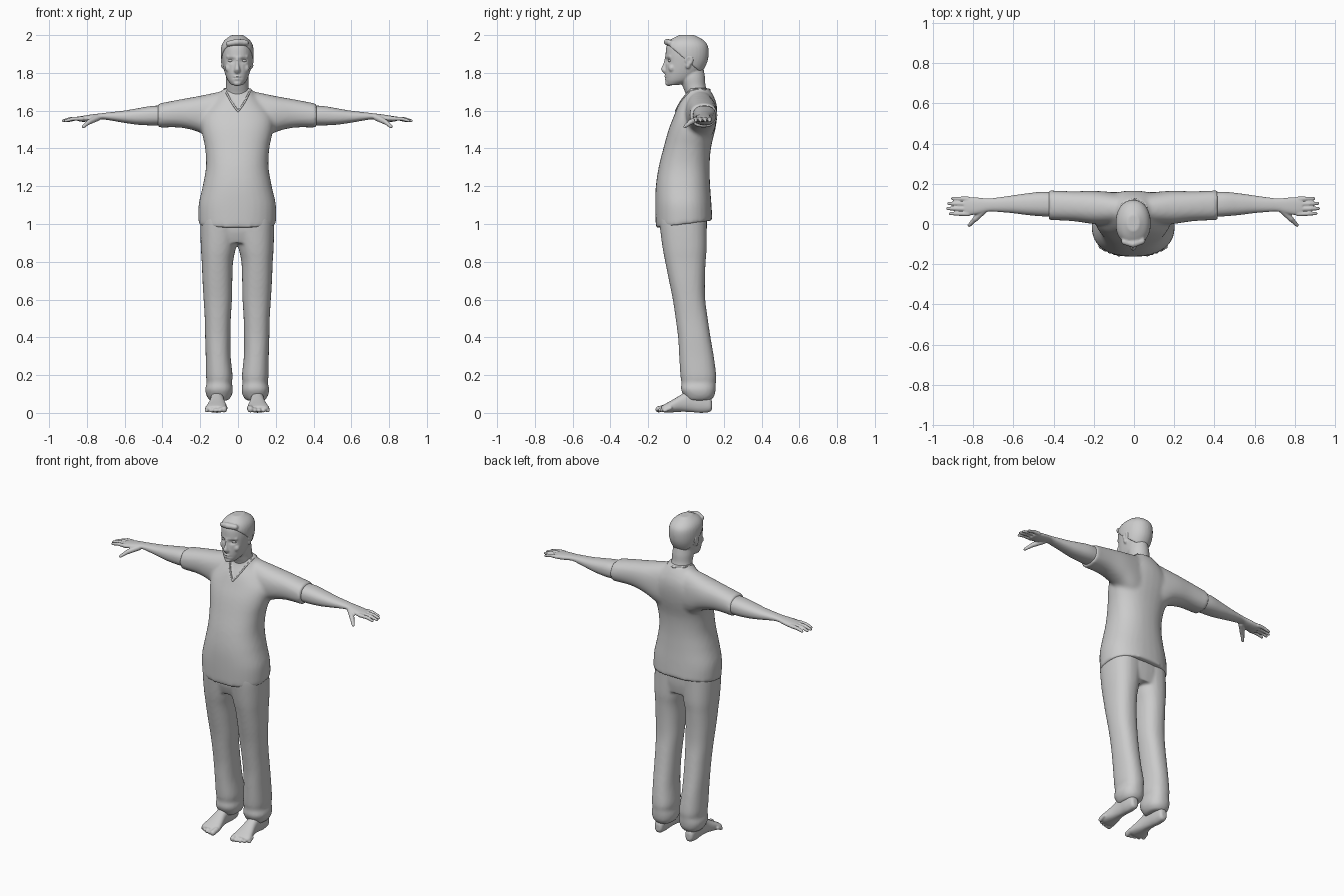
import bpy, bmesh, math
from mathutils import Vector, Matrix

old = bpy.data.objects.get("Cube")
if old:
    bpy.data.objects.remove(old)

grey = bpy.data.materials.new("plain grey")
grey.use_nodes = True
grey.diffuse_color = (0.6, 0.6, 0.6, 1)
grey.node_tree.nodes["Principled BSDF"].inputs["Base Color"].default_value = (0.6, 0.6, 0.6, 1)

SHIFT = -0.004  # the body leans slightly to its right


def spline(rows, steps=5):
    """Smoothly interpolate section rows."""
    out = []
    for i in range(len(rows) - 1):
        p = [rows[max(0, min(len(rows) - 1, i + k))] for k in (-1, 0, 1, 2)]
        for s in range(steps):
            t = s / steps
            out.append([b + 0.5 * t * (c - a + t * (2 * a - 5 * b + 4 * c - d + t * (3 * (b - c) + d - a)))
                        for a, b, c, d in zip(*p)])
    return out + [rows[-1]]


def loft(bm, rows, axis="z", side=1, power=2.3, n=32, grow=0):
    """Rows are (position on axis, a0, a1, b0, b1) bounds of rounded sections."""
    rings = []
    for t, a0, a1, b0, b1 in spline(rows):
        ring = []
        for k in range(n):
            w = 2 * math.pi * k / n
            c, s = math.cos(w), math.sin(w)
            a = (a0 + a1) / 2 + ((a1 - a0) / 2 + grow) * math.copysign(abs(c) ** (2 / power), c)
            b = (b0 + b1) / 2 + ((b1 - b0) / 2 + grow) * math.copysign(abs(s) ** (2 / power), s)
            x, y, z = {"z": (a, b, t), "x": (t, a, b), "y": (a, t, b)}[axis]
            ring.append(bm.verts.new((side * x, y, z)))
        rings.append(ring)
    for r, q in zip(rings, rings[1:]):
        for k in range(n):
            bm.faces.new((r[k], r[(k + 1) % n], q[(k + 1) % n], q[k]))
    bm.faces.new(rings[0])
    bm.faces.new(rings[-1])


def column(rows):
    """Turn (z, half width, y0, y1) into loft rows."""
    return [(z, -w, w, y0, y1) for z, w, y0, y1 in rows]


def blob(bm, centre, radii):
    m = Matrix.Translation(centre) @ Matrix.Diagonal((*radii, 1))
    bmesh.ops.create_uvsphere(bm, u_segments=24, v_segments=16, radius=1, matrix=m)


def capsule(bm, p, q, r1, r2):
    p, q = Vector(p), Vector(q)
    rot = (q - p).to_track_quat("Z", "Y")
    for v in bmesh.ops.create_uvsphere(bm, u_segments=16, v_segments=13, radius=1)["verts"]:
        v.co = q + rot @ (v.co * r2) if v.co.z > 0 else p + rot @ (v.co * r1)


def finish(bm, name, voxel=0, smooth=4):
    """Make an object, fuse its overlapping parts and smooth it."""
    bmesh.ops.recalc_face_normals(bm, faces=bm.faces)
    me = bpy.data.meshes.new(name)
    bm.to_mesh(me)
    bm.free()
    ob = bpy.data.objects.new(name, me)
    bpy.context.collection.objects.link(ob)
    if voxel:
        mod = ob.modifiers.new("fuse", "REMESH")
        mod.mode, mod.voxel_size = "VOXEL", voxel
        mod = ob.modifiers.new("soften", "SMOOTH")
        mod.factor, mod.iterations = 0.5, smooth
        dg = bpy.context.evaluated_depsgraph_get()
        ob.data = bpy.data.meshes.new_from_object(ob.evaluated_get(dg))
        ob.modifiers.clear()
    ob.data.materials.clear()
    ob.data.materials.append(grey)
    ob.data.polygons.foreach_set("use_smooth", [True] * len(ob.data.polygons))
    ob.data.update()
    return ob


def push(ob, centre, radii, amount):
    """Sculpt a soft dent along the given vector."""
    for v in ob.data.vertices:
        d = sum(((v.co[i] - centre[i]) / radii[i]) ** 2 for i in range(3))
        if d < 6:
            v.co += Vector(amount) * math.exp(-d)
    ob.data.update()


# Shirt: torso and short sleeves
bm = bmesh.new()
loft(bm, column([(1.0, .205, -.16, .14), (1.1, .205, -.163, .135), (1.2, .183, -.16, .128),
                 (1.3, .166, -.145, .125), (1.4, .17, -.12, .132), (1.5, .19, -.092, .155),
                 (1.57, .19, -.065, .165), (1.63, .145, -.04, .163), (1.68, .1, -.012, .145),
                 (1.72, .07, .0, .12)]))
for s in (1, -1):
    loft(bm, [(.04, .0, .15, 1.42, 1.71), (.12, -.005, .16, 1.44, 1.695), (.2, .0, .165, 1.485, 1.678),
              (.3, .014, .163, 1.51, 1.66), (.42, .02, .167, 1.51, 1.637)], "x", s)
shirt = finish(bm, "shirt", .011, 6)
for v in shirt.data.vertices:
    v.co.x += SHIFT
    if v.co.z < 1.1:
        v.co.z += .13 * v.co.y * (1.1 - v.co.z) / .1
    if v.co.z > 1.6 + 1.6 * abs(v.co.x) and v.co.y < .02:
        v.co.y += .007
shirt.data.update()

# V-shaped collar edge laid on the shirt
half = [(.02, -.05, 1.632), (.04, -.03, 1.665), (.06, -.005, 1.7), (.075, .04, 1.72), (.06, .1, 1.715)]
path = [(0, -.06, 1.6)] + half + [(0, .125, 1.71)] + [(-x, y, z) for x, y, z in reversed(half)]
path = [shirt.closest_point_on_mesh(Vector(p))[1] for p in path]
bm = bmesh.new()
for p, q in zip(path, path[1:] + path[:1]):
    capsule(bm, p, q, .006, .006)
finish(bm, "shirt_collar", .004, 3)

# Trousers: pelvis and two legs with gathered cuffs
bm = bmesh.new()
loft(bm, column([(.9, .17, -.11, .1), (.97, .19, -.13, .11), (1.06, .185, -.13, .11)]))
for s in (1, -1):
    loft(bm, [(.065, .05, .145, .005, .13), (.09, .03, .162, -.01, .15), (.125, .023, .17, -.027, .157),
              (.16, .028, .162, -.024, .158), (.2, .025, .166, -.03, .16), (.3, .035, .167, -.036, .147),
              (.4, .036, .17, -.042, .13), (.5, .034, .172, -.055, .115), (.6, .028, .178, -.07, .102),
              (.7, .026, .184, -.09, .1), (.8, .022, .188, -.11, .104), (.88, .006, .193, -.125, .11),
              (1.0, -.01, .195, -.14, .11), (1.05, -.01, .19, -.14, .11)], "z", s)
trousers = finish(bm, "trousers", .009, 5)
trousers.location.x = SHIFT

for s, label in ((1, "left"), (-1, "right")):
    # Bare foot with five toes
    bm = bmesh.new()
    loft(bm, [(.138, .092, .122, .02, .06), (.125, .08, .134, .005, .085), (.08, .075, .14, .0, .12),
              (.03, .073, .14, .004, .13), (-.02, .068, .145, .006, .1), (-.07, .058, .158, .003, .07),
              (-.11, .052, .168, .002, .048), (-.13, .06, .155, .008, .036)], "y", s)
    for i in range(5):
        x, r = .068 + .023 * i, .017 if i == 0 else .0125 - .0005 * i
        y = -.145 + .002 * i * i
        capsule(bm, (s * x, y + .03, .026), (s * (x + .002), y, r + .002), r, r)
    finish(bm, label + "_foot", .0045, 3).location.x = SHIFT

    # Forearm, palm, fingers and thumb
    bm = bmesh.new()
    loft(bm, [(.36, .035, .155, 1.525, 1.628), (.45, .038, .16, 1.522, 1.625), (.53, .045, .152, 1.526, 1.612),
              (.6, .054, .142, 1.536, 1.6), (.67, .06, .132, 1.548, 1.592), (.72, .062, .127, 1.554, 1.586),
              (.77, .05, .131, 1.546, 1.58), (.81, .044, .132, 1.541, 1.574), (.84, .048, .128, 1.543, 1.569)],
         "x", s)
    for i, tip in enumerate((.91, .922, .918, .898)):
        y = .05 + .025 * i
        capsule(bm, (s * .82, y, 1.558), (s * (tip - .04), y + .001, 1.557), .0115, .0105)
        capsule(bm, (s * (tip - .04), y + .001, 1.557), (s * tip, y + .002, 1.546), .0105, .008)
    capsule(bm, (s * .74, .07, 1.562), (s * .785, .025, 1.54), .017, .014)
    capsule(bm, (s * .785, .025, 1.54), (s * .815, -.006, 1.515), .013, .009)
    finish(bm, label + "_arm", .0045, 3).location.x = SHIFT

# Head with neck, nose, brow, lips and ears
skull = [(1.735, .028, -.1, -.04), (1.76, .05, -.108, .03), (1.8, .066, -.11, .075), (1.85, .077, -.108, .105),
         (1.9, .082, -.108, .115), (1.945, .078, -.102, .11), (1.975, .06, -.078, .085), (1.995, .025, -.03, .04)]
bm = bmesh.new()
loft(bm, column(skull), power=2.15)
loft(bm, column([(1.6, .08, .01, .14), (1.68, .066, .0, .12), (1.73, .06, -.018, .104),
                 (1.78, .06, -.035, .1), (1.84, .05, -.03, .09)]), power=2)
loft(bm, column([(1.797, .012, -.118, -.08), (1.81, .019, -.128, -.08), (1.822, .015, -.133, -.08),
                 (1.85, .009, -.12, -.08), (1.885, .009, -.112, -.08)]), power=2)
blob(bm, (0, -.1, 1.78), (.022, .016, .007))
blob(bm, (0, -.098, 1.768), (.019, .017, .007))
blob(bm, (0, -.092, 1.745), (.022, .018, .015))
for s in (1, -1):
    capsule(bm, (s * .014, -.1, 1.884), (s * .05, -.082, 1.886), .01, .009)
    blob(bm, (s * .043, -.075, 1.825), (.022, .018, .022))
    blob(bm, (s * .08, .016, 1.87), (.011, .023, .028))
    blob(bm, (s * .076, .01, 1.842), (.01, .014, .02))
head = finish(bm, "head", .005, 3)
for s in (1, -1):
    push(head, (s * .034, -.1, 1.865), (.017, .03, .012), (0, .012, 0))
    push(head, (s * .092, .016, 1.866), (.012, .012, .018), (-s * .008, 0, 0))
push(head, (0, -.115, 1.774), (.024, .03, .003), (0, .006, 0))
head.location.x = SHIFT

# Eyes
bm = bmesh.new()
for s in (1, -1):
    blob(bm, (s * .034, -.081, 1.865), (.016, .014, .009))
finish(bm, "eyes").location.x = SHIFT

# Short hair: a cap cut on a slant, with a raised fringe
bm = bmesh.new()
loft(bm, column(skull[:-1] + [(2.0, .025, -.03, .04)]), power=2.15, grow=.005)
cut = bmesh.ops.bisect_plane(bm, geom=bm.verts[:] + bm.edges[:] + bm.faces[:], plane_co=(0, 0, 1.868),
                             plane_no=(0, .85, 1), clear_inner=True)
bmesh.ops.holes_fill(bm, edges=[e for e in bm.edges if e.is_boundary], sides=0)
capsule(bm, (-.045, -.088, 1.955), (.0, -.1, 1.963), .015, .018)
capsule(bm, (.0, -.1, 1.963), (.045, -.085, 1.96), .018, .016)
finish(bm, "hair", .006, 3).location.x = SHIFT
